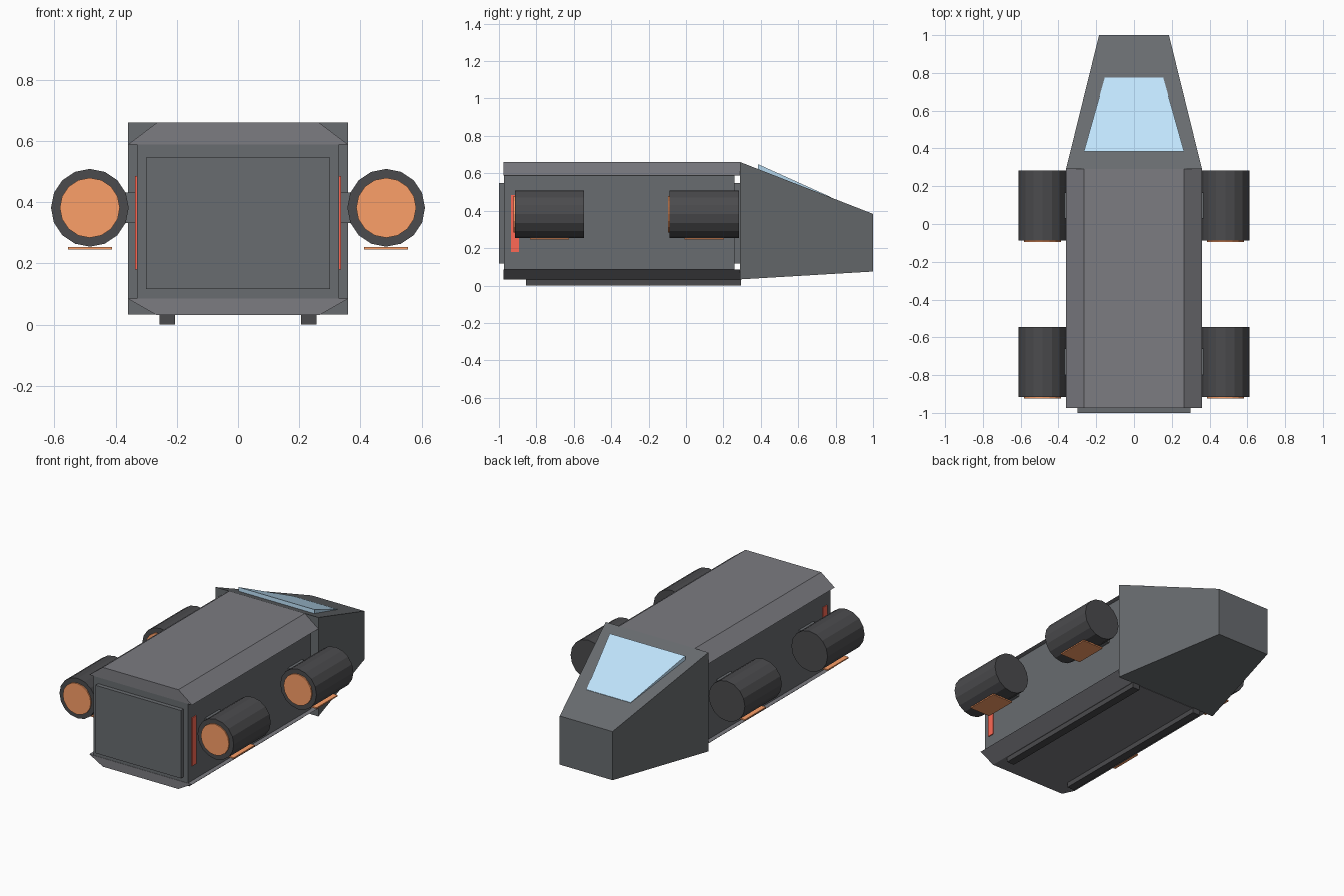
import bpy, math

if "Cube" in bpy.data.objects:
    bpy.data.objects.remove(bpy.data.objects["Cube"])


def material(name, color):
    m = bpy.data.materials.new(name)
    m.diffuse_color = color
    m.use_nodes = True
    m.node_tree.nodes["Principled BSDF"].inputs["Base Color"].default_value = m.diffuse_color
    return m


GLOW = material("engine_glow", (0.98, 0.35, 0.14, 1))
RED = material("red_light", (1.0, 0.14, 0.09, 1))
GLASS = material("window_blue", (0.53, 0.78, 0.98, 1))
TRIM = material("trim_grey", (0.2, 0.2, 0.22, 1))
WALL = material("wall_grey", (0.14, 0.15, 0.16, 1))
DARK = material("dark_grey", (0.07, 0.07, 0.075, 1))


def mesh(name, verts, faces, mat):
    me = bpy.data.meshes.new(name)
    me.from_pydata(verts, [], faces)
    ob = bpy.data.objects.new(name, me)
    bpy.context.collection.objects.link(ob)
    me.materials.append(mat)
    return ob


def loft(name, a, b, mat):
    """Closed solid between two matching point rings."""
    n = len(a)
    faces = [tuple(range(n))[::-1], tuple(range(n, 2 * n))]
    faces += [(i, (i + 1) % n, n + (i + 1) % n, n + i) for i in range(n)]
    return mesh(name, a + b, faces, mat)


def box(name, x, y, z, mat):
    ring = lambda h: [(x[0], y[0], h), (x[1], y[0], h), (x[1], y[1], h), (x[0], y[1], h)]
    return loft(name, ring(z[0]), ring(z[1]), mat)


def cap(name, wide_z, narrow_z):
    """Bevelled roof or floor slab running along the hull."""
    lo, hi = sorted([(wide_z, 0.36), (narrow_z, 0.265)])
    ring = lambda z, w: [(-w, -0.975, z), (w, -0.975, z), (w, 0.29, z), (-w, 0.29, z)]
    return loft(name, ring(*lo), ring(*hi), TRIM)


def cylinder(name, x, y0, y1, r, mat):
    bpy.ops.mesh.primitive_cylinder_add(vertices=16, radius=r, depth=y1 - y0,
                                        location=(x, (y0 + y1) / 2, 0.382),
                                        rotation=(math.pi / 2, 0, 0))
    ob = bpy.context.object
    ob.name = name
    ob.data.materials.append(mat)
    return ob


# Hull with roof, floor and end doors
box("hull", (-0.33, 0.33), (-0.973, 0.26), (0.085, 0.59), WALL)
cap("roof", 0.588, 0.66)
cap("floor", 0.085, 0.031)
box("rear_door", (-0.3, 0.3), (-1.0, -0.972), (0.117, 0.547), WALL)
box("cabin_connector", (-0.3, 0.3), (0.26, 0.29), (0.117, 0.547), WALL)

# Tapered cockpit nose
loft("cockpit",
     [(-0.36, 0.29, 0.033), (0.36, 0.29, 0.033), (0.36, 0.29, 0.66), (-0.36, 0.29, 0.66)][::-1],
     [(-0.185, 1, 0.075), (0.185, 1, 0.075), (0.185, 1, 0.383), (-0.185, 1, 0.383)][::-1], WALL)

# Windscreen wedge on the sloped cockpit roof
slope = lambda y: 0.66 - 0.39 * (y - 0.29)
outline = [(-0.265, 0.385), (0.265, 0.385), (0.155, 0.775), (-0.155, 0.775)]
lift = [0.026, 0.026, 0.002, 0.002]
loft("windscreen", [(x, y, slope(y) - 0.01) for x, y in outline],
     [(x, y, slope(y) + h) for (x, y), h in zip(outline, lift)], GLASS)

for s in (-1, 1):
    side = "left" if s < 0 else "right"
    span = lambda a, b: tuple(sorted((s * a, s * b)))
    # Landing skid and marker light
    box(side + "_skid", span(0.206, 0.257), (-0.855, 0.295), (0, 0.035), DARK)
    box(side + "_marker_light", span(0.325, 0.336), (-0.935, -0.893), (0.18, 0.485), RED)
    # Engine pods with pylon, exhaust glow and lift vent
    for end, y in (("front", 0.098), ("rear", -0.73)):
        tag = f"{side}_{end}_"
        cylinder(tag + "engine", s * 0.484, y - 0.185, y + 0.185, 0.127, DARK)
        cylinder(tag + "exhaust", s * 0.484, y - 0.193, y - 0.18, 0.098, GLOW)
        box(tag + "pylon", span(0.32, 0.4), (y - 0.07, y + 0.07), (0.332, 0.432), WALL)
        box(tag + "vent", span(0.412, 0.556), (y - 0.105, y + 0.105), (0.246, 0.254), GLOW)
